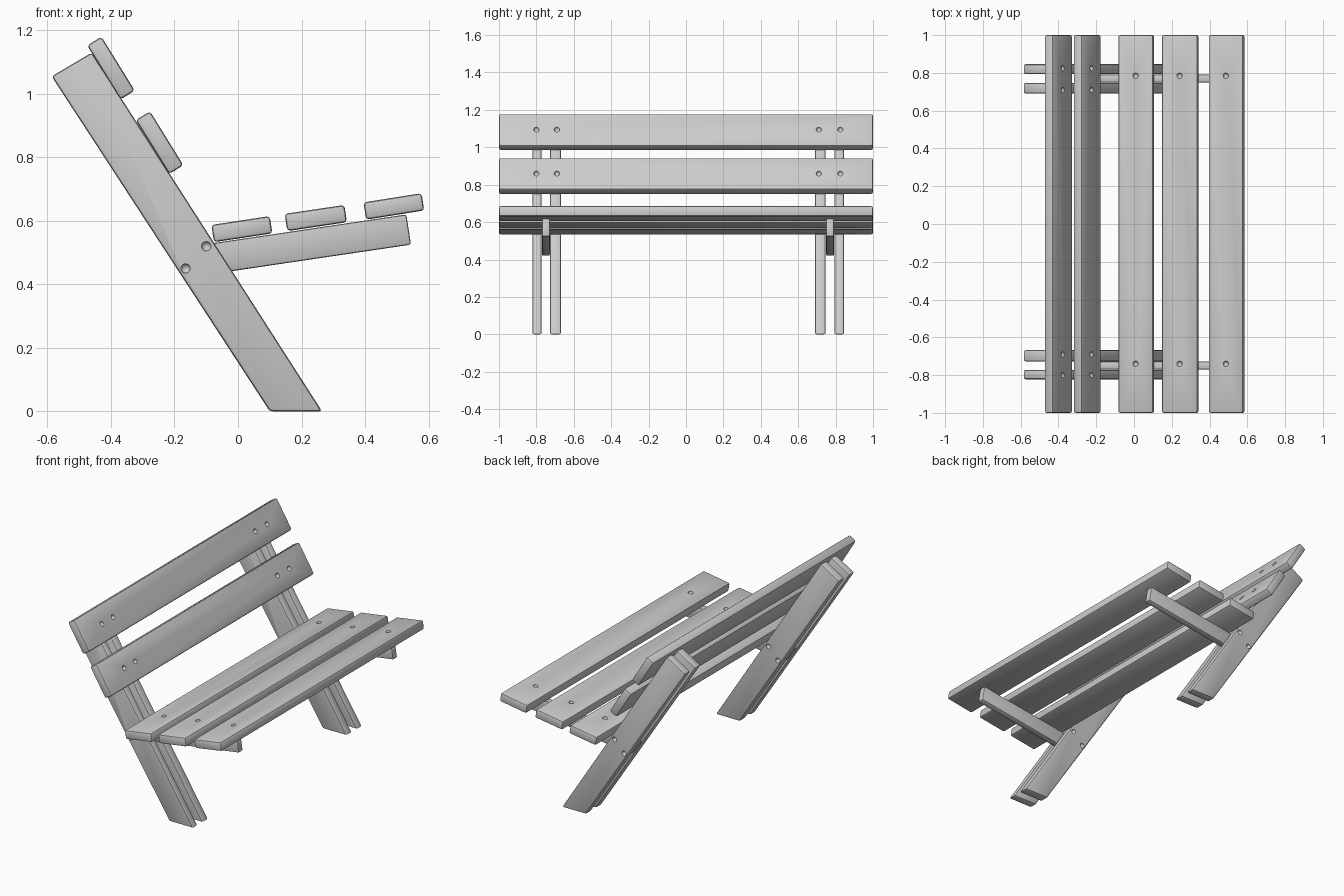
import bpy, bmesh, math
from mathutils import Vector, Matrix

cube = bpy.data.objects.get("Cube")
if cube:
    bpy.data.objects.remove(cube, do_unlink=True)

wood = bpy.data.materials.new("grey_wood")
wood.use_nodes = True
GREY = (0.6, 0.6, 0.6, 1)
wood.diffuse_color = GREY
wood.node_tree.nodes["Principled BSDF"].inputs["Base Color"].default_value = GREY


def new_object(name, bm):
    bmesh.ops.recalc_face_normals(bm, faces=bm.faces)
    mesh = bpy.data.meshes.new(name)
    bm.to_mesh(mesh)
    bm.free()
    mesh.materials.append(wood)
    ob = bpy.data.objects.new(name, mesh)
    bpy.context.collection.objects.link(ob)
    return ob


def board(name, profile, y0, y1, holes=(), bevel=0.01):
    """Side profile (x, z) extruded along y, rounded, with shallow screw dimples."""
    bm = bmesh.new()
    face = bm.faces.new([bm.verts.new((x, y0, z)) for x, z in profile])
    ext = bmesh.ops.extrude_face_region(bm, geom=[face])
    moved = [v for v in ext["geom"] if isinstance(v, bmesh.types.BMVert)]
    bmesh.ops.translate(bm, verts=moved, vec=(0, y1 - y0, 0))
    bmesh.ops.recalc_face_normals(bm, faces=bm.faces)
    bmesh.ops.bevel(bm, geom=bm.edges[:], offset=bevel, segments=2,
                    profile=0.5, affect='EDGES', clamp_overlap=True)
    ob = new_object(name, bm)

    # Screw dimples cut with small balls, then the cutter is discarded
    if holes:
        cb = bmesh.new()
        for p in holes:
            bmesh.ops.create_uvsphere(cb, u_segments=12, v_segments=8, radius=0.015,
                                      matrix=Matrix.Translation(p))
        cutter = new_object(name + "_cutter", cb)
        cutter.hide_render = True
        mod = ob.modifiers.new("dimples", 'BOOLEAN')
        mod.operation = 'DIFFERENCE'
        mod.solver = 'EXACT'
        mod.object = cutter
        bpy.context.view_layer.objects.active = ob
        bpy.ops.object.modifier_apply(modifier=mod.name)
        bpy.data.objects.remove(cutter, do_unlink=True)

    bpy.ops.object.select_all(action='DESELECT')
    ob.select_set(True)
    bpy.context.view_layer.objects.active = ob
    bpy.ops.object.shade_smooth_by_angle(angle=math.radians(35))
    return ob


def plank(name, start, end, thickness, hole_ys):
    """Full-length plank; start to end is the visible face, thickness goes below it."""
    a, b = Vector(start), Vector(end)
    d = (b - a).normalized()
    down = Vector((d.y, -d.x)) * thickness
    m = (a + b) / 2
    holes = [(m.x, y, m.y) for y in hole_ys]
    board(name, [a, b, b + down, a + down], -1, 1, holes)


# Seat planks
SEAT_SCREWS = (-0.74, 0.785)
plank("seat_plank_back", (-0.084, 0.587), (0.1, 0.615), 0.055, SEAT_SCREWS)
plank("seat_plank_middle", (0.147, 0.622), (0.335, 0.65), 0.055, SEAT_SCREWS)
plank("seat_plank_front", (0.395, 0.658), (0.578, 0.687), 0.055, SEAT_SCREWS)

# Backrest planks
BACK_SCREWS = (-0.8, -0.69, 0.71, 0.825)
plank("backrest_plank_top", (-0.43, 1.18), (-0.325, 1.01), 0.053, BACK_SCREWS)
plank("backrest_plank_lower", (-0.277, 0.945), (-0.172, 0.775), 0.053, BACK_SCREWS)

# Paired slanted legs with a seat arm clamped between each pair
LEG = [(0.1, 0), (0.265, 0), (-0.46, 1.13), (-0.587, 1.055)]
ARM = [(-0.165, 0.42), (0.545, 0.525), (0.53, 0.62), (-0.225, 0.508)]
BOLTS = [(-0.165, 0.45), (-0.1, 0.52)]


def bolt_holes(y):
    return [(x, y, z) for x, z in BOLTS]


board("right_outer_leg", LEG, -0.822, -0.772, bolt_holes(-0.822))
board("right_inner_leg", LEG, -0.727, -0.668, bolt_holes(-0.668))
board("right_seat_arm", ARM, -0.77, -0.728, bevel=0.007)
board("left_inner_leg", LEG, 0.69, 0.747, bolt_holes(0.69))
board("left_outer_leg", LEG, 0.793, 0.846, bolt_holes(0.846))
board("left_seat_arm", ARM, 0.749, 0.791, bevel=0.007)
